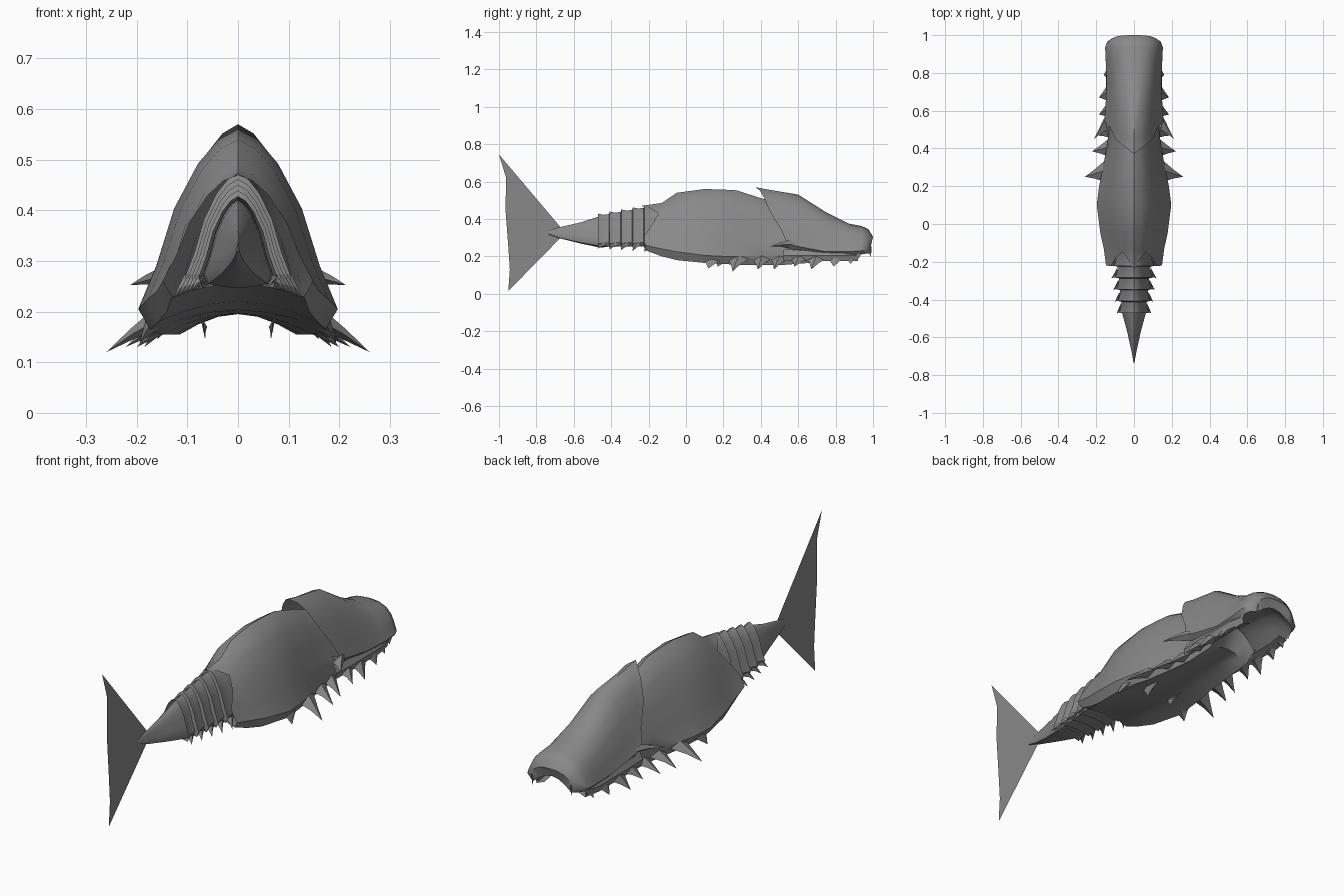
import bpy, bmesh, math
from mathutils import Vector

if "Cube" in bpy.data.objects:
    bpy.data.objects.remove(bpy.data.objects["Cube"])

grey = bpy.data.materials.new("slate grey")
grey.diffuse_color = (0.25, 0.25, 0.25, 1)
grey.use_nodes = True
grey.node_tree.nodes["Principled BSDF"].inputs["Base Color"].default_value = grey.diffuse_color

# Half outlines of the shell (across, up); the pointed one blends to the blunt one
POINTED = [(0, 1), (.2, .94), (.4, .81), (.64, .56), (.82, .24), (1, 0)]
BLUNT = [(0, 1), (.35, .97), (.64, .84), (.83, .6), (.94, .28), (1, 0)]


def finish(bm, name, angle=40):
    bmesh.ops.remove_doubles(bm, verts=bm.verts, dist=1e-5)
    bmesh.ops.recalc_face_normals(bm, faces=bm.faces)
    me = bpy.data.meshes.new(name)
    bm.to_mesh(me)
    bm.free()
    ob = bpy.data.objects.new(name, me)
    bpy.context.collection.objects.link(ob)
    me.materials.append(grey)
    bpy.ops.object.select_all(action='DESELECT')
    ob.select_set(True)
    bpy.context.view_layer.objects.active = ob
    bpy.ops.object.shade_smooth_by_angle(angle=math.radians(angle))
    return ob


def ring(y_top, y_side, top, mid, width, low, belly, blunt=0, jag=None):
    """Cross-section from keel over the back: arched shell and hollow underside."""
    half = []
    for i, (p, b) in enumerate(zip(POINTED, BLUNT)):
        u, v = (p[k] * (1 - blunt) + b[k] * blunt for k in (0, 1))
        y = y_side + (y_top - y_side) * v + (jag[i] if jag else 0)
        half.append(Vector((u * width, y, mid + (top - mid) * v)))
    for u, k in ((.88, 0), (.6, .5), (.3, .87), (0, 1)):
        half.append(Vector((u * width, y_side, low + (belly - low) * k)))
    return [Vector((-p.x, p.y, p.z)) for p in half[:0:-1]] + half


def loft(name, sections, close_front=False):
    """Skin the sections; the +y end may be closed in strips."""
    bm = bmesh.new()
    rows = [[bm.verts.new(p) for p in ring(*s)] for s in sections]
    for a, b in zip(rows, rows[1:]):
        for i in range(len(a) - 1):
            bm.faces.new((a[i], a[i + 1], b[i + 1], b[i]))
    if close_front:
        # Join the arched back to the underside on each side
        r = rows[-1]
        n = len(r)
        c = n // 2
        for s in (1, -1):
            back = [r[c + s * i] for i in range(6)]
            under = [r[c + s * i] for i in (9, 8, 7, 6)]
            bm.faces.new((back[0], back[1], under[0]))
            bm.faces.new((back[1], back[2], under[1], under[0]))
            bm.faces.new((back[2], back[3], under[2], under[1]))
            bm.faces.new((back[3], back[4], back[5], under[3], under[2]))
    return finish(bm, name)


def spikes(name, data):
    """Mirrored curved thorns: base, tip, half length and half thickness."""
    bm = bmesh.new()
    for base, tip, ly, lz in data:
        for s in (1, -1):
            b, t = Vector(base), Vector(tip)
            b.x *= s
            t.x *= s
            m = b.lerp(t, .5) + Vector((0, 0, .004))
            rows = []
            for c, k in ((b, 1), (m, .45)):
                rows.append([bm.verts.new(c + Vector((s * dx * lz * k, dy * ly * k, dz * lz * k)))
                             for dx, dy, dz in ((0, 1, 0), (.6, 0, 1), (0, -1, 0), (-.6, 0, -1))])
            end = bm.verts.new(t)
            for i in range(4):
                j = (i + 1) % 4
                bm.faces.new((rows[0][i], rows[0][j], rows[1][j], rows[1][i]))
                bm.faces.new((rows[1][i], rows[1][j], end))
    return finish(bm, name)


# Main body shell with arched belly and jagged rear edge, ending under the head
loft("body_shell", [
    (-.22, -.21, .47, .26, .148, .23, .255, 0, [-.02, .03, .07, .04, -.01, -.01]),
    (-.13, -.13, .485, .24, .16, .20, .24),
    (-.05, -.05, .54, .225, .178, .18, .22),
    (.10, .10, .56, .205, .197, .165, .203),
    (.20, .20, .557, .20, .185, .16, .20),
    (.27, .27, .553, .20, .17, .155, .197),
    (.42, .42, .505, .20, .142, .155, .195),
    (.53, .53, .46, .205, .13, .155, .195),
    (.66, .66, .42, .21, .125, .165, .20),
    (.72, .72, .40, .23, .12, .20, .285)])

# Overlapping head shield with a palate, raised rear point and broad nose
loft("head_shield", [
    (.37, .54, .57, .27, .153, .25, .30, 0, [0, .015, .015, .005, .01, 0]),
    (.45, .57, .555, .26, .153, .235, .30),
    (.60, .64, .53, .245, .15, .23, .30, .2),
    (.75, .75, .435, .225, .145, .205, .30, .5),
    (.87, .87, .375, .225, .150, .205, .295, .65),
    (.94, .935, .362, .23, .153, .21, .285, .7),
    (.975, .965, .345, .235, .142, .215, .275, .75),
    (1.0, .985, .305, .24, .112, .215, .265, .75)], close_front=True)

# Folded lip of the jaw hanging from each side of the head
bm = bmesh.new()
for s in (1, -1):
    rows = [[bm.verts.new((s * x, y, z)) for x, z in ((w - .01, .24), (w + .008, .205), (w, .175), (w - .04, .19))]
            for y, w in ((.52, .135), (.62, .14), (.74, .14), (.84, .14), (.92, .125))]
    for a, b in zip(rows, rows[1:]):
        for i in range(3):
            bm.faces.new((a[i], a[i + 1], b[i + 1], b[i]))
finish(bm, "jaw_lips")

# Tail rings, each flaring toward the rear, stepped into one skin
steps = []
for k in range(5):
    y, f = -.47 + .062 * k, k / 4
    top, w = .428 + .045 * f, .078 + .027 * f
    steps += [(y, y, top, .268, w, .246, .256),
              (y + .03, y + .03, top - .006, .272, w - .009, .252, .258),
              (y + .058, y + .058, top - .002, .275, w - .012, .254, .26)]
steps.append((-.11, -.11, .46, .27, .10, .25, .26))
loft("tail_rings", steps)
spikes("tail_ring_thorns", [
    ((.07 + .007 * k, -.445 + .062 * k, .262), (.092 + .009 * k, -.472 + .062 * k, .24 - .004 * k), .024, .012)
    for k in range(5)])

# Tapering tail stem
loft("tail_stem", [
    (-.735, -.735, .335, .325, .002, .32, .318),
    (-.68, -.68, .355, .315, .012, .30, .298),
    (-.57, -.57, .38, .295, .036, .275, .27),
    (-.46, -.46, .415, .275, .066, .255, .247),
    (-.42, -.42, .42, .272, .069, .255, .25)])

# Upright tail fin, a single thin sheet
bm = bmesh.new()
edge = [(-1, .745), (-.962, .62), (-.965, .45), (-.95, .25), (-.942, .13), (-.95, .015)]
stem = [bm.verts.new((0, -.67, z)) for z in (.355, .30)]
rim = [bm.verts.new((0, y, z)) for y, z in edge]
for i in range(5):
    bm.faces.new((stem[0] if i < 3 else stem[1], rim[i], rim[i + 1]))
bm.faces.new((stem[0], rim[3], stem[1]))
finish(bm, "tail_fin")

# Cheek points and nose fangs
spikes("cheek_points", [((.14, .55, .265), (.212, .45, .253), .05, .022)])
spikes("nose_fangs", [((.10, .975, .25), (.10, .99, .195), .018, .012),
                      ((.138, .925, .235), (.135, .92, .185), .035, .012)])

# Leg thorns and jaw teeth along the lower edge
spikes("leg_thorns", [
    ((.165, .145, .185), (.195, .12, .135), .06, .02),
    ((.155, .28, .185), (.26, .25, .12), .055, .02),
    ((.13, .405, .185), (.222, .385, .13), .05, .02),
    ((.12, .50, .185), (.20, .47, .13), .045, .02),
    ((.07, .20, .185), (.065, .17, .145), .05, .015)])
spikes("jaw_teeth", [
    ((.13, .61, .19), (.185, .58, .145), .05, .02),
    ((.13, .70, .19), (.185, .67, .13), .055, .02),
    ((.13, .80, .19), (.16, .79, .145), .05, .018),
    ((.12, .88, .19), (.14, .88, .16), .035, .015)])
